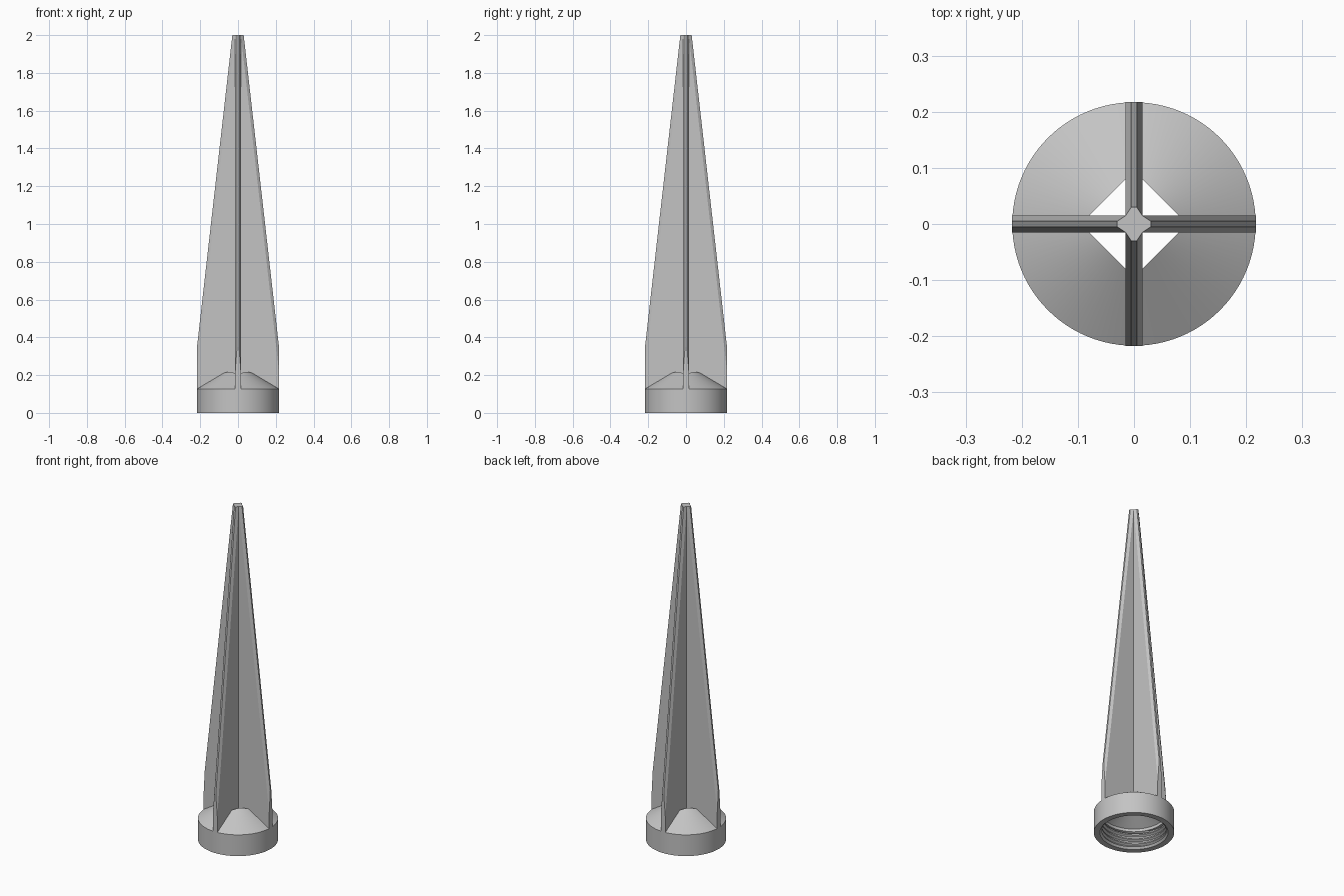
import bpy, bmesh
from math import sin, cos, tau, pi
from mathutils import Matrix, Vector

cube = bpy.data.objects.get("Cube")
if cube:
    bpy.data.objects.remove(cube, do_unlink=True)

grey = bpy.data.materials.new("plain grey")
grey.use_nodes = True
colour = (0.55, 0.55, 0.55, 1)
grey.diffuse_color = colour
grey.node_tree.nodes["Principled BSDF"].inputs["Base Color"].default_value = colour

RADIUS, BORE, GROOVE = 0.217, 0.174, 0.187
SEGMENTS = 96


def finish(bm, name):
    bmesh.ops.remove_doubles(bm, verts=bm.verts, dist=0.00002)
    bmesh.ops.recalc_face_normals(bm, faces=bm.faces)
    mesh = bpy.data.meshes.new(name)
    bm.to_mesh(mesh)
    bm.free()
    mesh.materials.append(grey)
    obj = bpy.data.objects.new(name, mesh)
    bpy.context.collection.objects.link(obj)
    return obj


# Crossed fins: one tapered blade with a bevelled edge, repeated four times
HALF, EDGE, TIP, TOP = 0.015, 0.005, 0.03, 2.0
bm = bmesh.new()
for quarter in range(4):
    turn = Matrix.Rotation(quarter * pi / 2, 3, "Z")

    def vert(x, y, z):
        return bm.verts.new(turn @ Vector((x, y, z)))

    def side(s):
        return [vert(HALF, s * HALF, 0.18), vert(0.08, s * HALF, 0.18),
                vert(RADIUS, s * HALF, 0.12), vert(RADIUS, s * HALF, 0.22),
                vert(RADIUS, s * EDGE, 0.35), vert(TIP, s * EDGE, TOP),
                vert(HALF, s * HALF, TOP)]

    a, b = side(1), side(-1)
    low, high = vert(0, 0, 0.18), vert(0, 0, TOP)
    for p in (a, b):
        bm.faces.new((p[0], p[1], p[2], p[3], p[6]))  # flat side
        bm.faces.new((p[3], p[4], p[5], p[6]))        # bevel
    bm.faces.new(a[2:5] + b[4:1:-1])                  # upright outer end
    bm.faces.new((a[4], a[5], b[5], b[4]))            # sloping edge
    bm.faces.new((high, a[6], a[5], b[5], b[6]))      # tip
    bm.faces.new((low, a[0], a[1], b[1], b[0]))       # underside
    bm.faces.new((a[1], a[2], b[2], b[1]))
finish(bm, "crossed_fins")


# Socket: collar, conical roof with a square opening, threaded bore
def ring(r, z):
    return lambda angle: (r, z)


def opening(drop):
    def row(angle):
        r = 0.095 / (abs(cos(angle)) + abs(sin(angle)))
        return r, 0.127 + 0.6 * (RADIUS - r) - drop
    return row


LOW, HIGH, PITCH = 0.012, 0.105, 0.028


def thread(k):
    def row(angle):
        z = LOW + (k / 4 + angle / tau) * PITCH
        if z <= LOW or z >= HIGH:
            return BORE, min(max(z, LOW), HIGH)
        return (GROOVE if k % 4 > 1 else BORE), z
    return row


rows = [ring(BORE + 0.01, 0), ring(RADIUS, 0), ring(RADIUS, 0.127),
        opening(0), opening(0.03), ring(BORE, 0.122)]
rows += [thread(k) for k in range(14, -5, -1)]
rows.append(rows[0])

bm = bmesh.new()
grid = []
for row in rows:
    line = []
    for i in range(SEGMENTS + 1):
        angle = tau * i / SEGMENTS
        r, z = row(angle)
        line.append(bm.verts.new((r * cos(angle), r * sin(angle), z)))
    grid.append(line)
for lower, upper in zip(grid, grid[1:]):
    for i in range(SEGMENTS):
        bm.faces.new((lower[i], lower[i + 1], upper[i + 1], upper[i]))
bmesh.ops.remove_doubles(bm, verts=bm.verts, dist=0.00002)
bmesh.ops.dissolve_degenerate(bm, edges=bm.edges, dist=0.00002)
socket = finish(bm, "threaded_socket")

bpy.ops.object.select_all(action="DESELECT")
socket.select_set(True)
bpy.context.view_layer.objects.active = socket
bpy.ops.object.shade_smooth_by_angle(angle=pi / 6)
